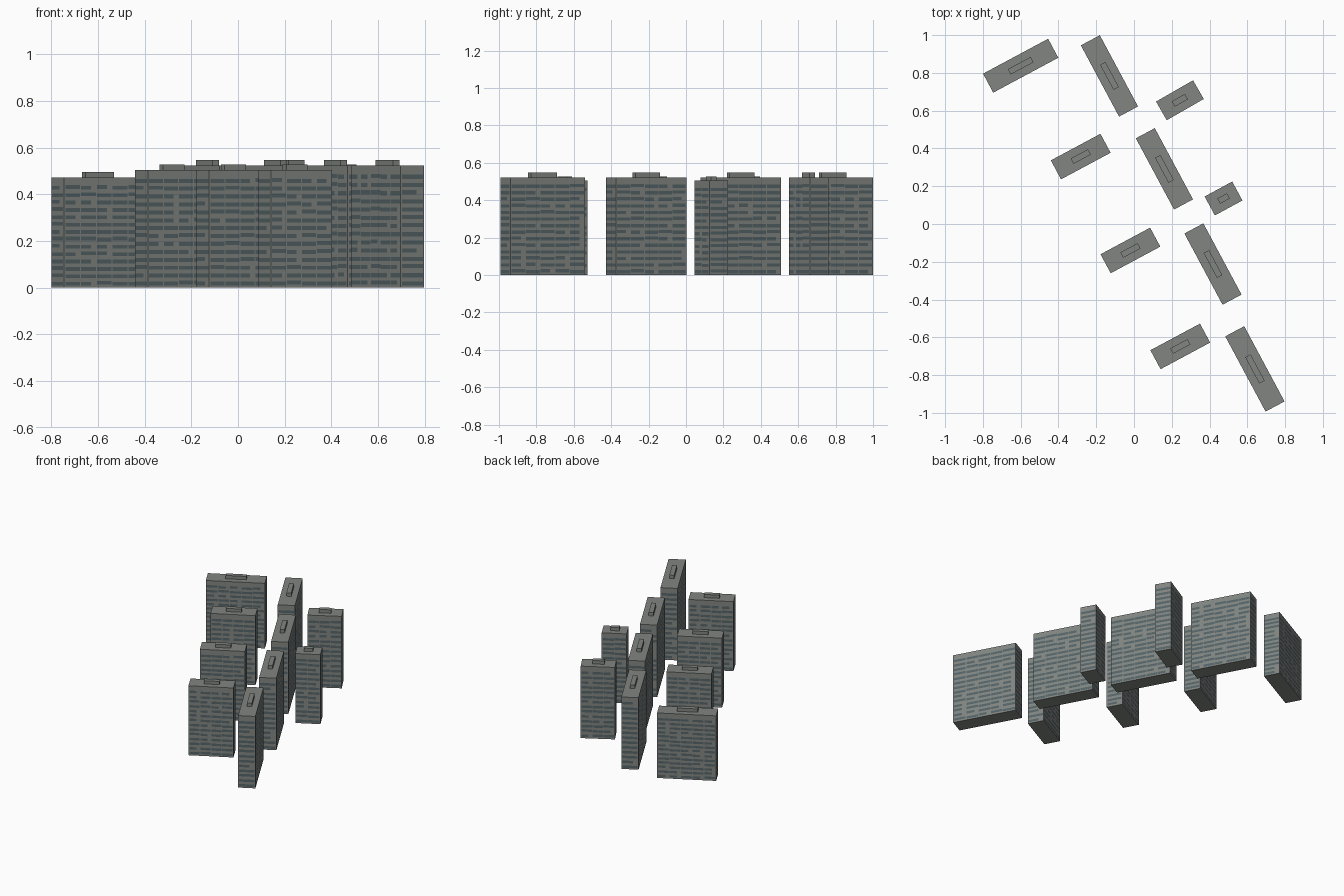
import bpy, bmesh, math, random
from mathutils import Matrix

if "Cube" in bpy.data.objects:
    bpy.data.objects.remove(bpy.data.objects["Cube"])

random.seed(4)


def material(name, rgb):
    m = bpy.data.materials.new(name)
    m.diffuse_color = (*rgb, 1)
    m.use_nodes = True
    m.node_tree.nodes["Principled BSDF"].inputs["Base Color"].default_value = m.diffuse_color
    return m


WALL = material("concrete", (0.22, 0.235, 0.22))
GLASS = material("window_band", (0.09, 0.125, 0.135))
FLOORS = 14
WIDTH = 0.114


def box(bm, x0, x1, y0, y1, z0, z1):
    m = Matrix.Translation(((x0 + x1) / 2, (y0 + y1) / 2, (z0 + z1) / 2))
    m = m @ Matrix.Diagonal((x1 - x0, y1 - y0, z1 - z0, 1))
    bmesh.ops.create_cube(bm, size=1, matrix=m)


def finish(bm, name, mat, x, y, angle):
    me = bpy.data.meshes.new(name)
    bm.to_mesh(me)
    bm.free()
    me.materials.append(mat)
    ob = bpy.data.objects.new(name, me)
    ob.location = (x, y, 0)
    ob.rotation_euler.z = math.radians(angle)
    bpy.context.collection.objects.link(ob)


def window_row(bm, length, rot, dist, z, h):
    """Flat window bands on one facade, slightly shifted per bay."""
    n = max(1, round(length / 0.085))
    bay = (length - 0.008) / n
    for i in range(n):
        lo = -length / 2 + 0.004 + i * bay
        zz = z + random.choice((0, 0, 0, 0.004))
        trim = random.choice((0, 0, 0, 0.3)) * bay
        a, b = lo + 0.002, lo + bay - 0.002 - trim
        pts = [(a, -dist, zz), (b, -dist, zz), (b, -dist, zz + h), (a, -dist, zz + h)]
        vs = [bm.verts.new(rot @ Matrix.Translation(p).translation) for p in pts]
        bm.faces.new(vs)


def tower(name, x, y, length, height, angle, roof_l, roof_h):
    l, w = length / 2, WIDTH / 2
    # tower block
    bm = bmesh.new()
    box(bm, -l, l, -w, w, 0, height)
    finish(bm, name + "_block", WALL, x, y, angle)
    # rooftop plant room
    bm = bmesh.new()
    box(bm, -roof_l / 2, roof_l / 2, -0.016, 0.016, height, height + roof_h)
    finish(bm, name + "_plant_room", WALL, x, y, angle)
    # window bands on all four facades
    bm = bmesh.new()
    step = (height - 0.03) / FLOORS
    for k in range(4):
        rot = Matrix.Rotation(k * math.pi / 2, 3, 'Z')
        span, dist = (length, w) if k % 2 == 0 else (WIDTH, l)
        for f in range(FLOORS):
            window_row(bm, span, rot, dist + 0.0006, 0.009 + f * step, step * 0.5)
    finish(bm, name + "_windows", GLASS, x, y, angle)


# west row, central spine, east row: x, y, length, height, angle, plant length, plant height
TOWERS = [
    ("west_tower_1", -0.600, 0.838, 0.391, 0.472, 28.2, 0.137, 0.024),
    ("west_tower_2", -0.282, 0.357, 0.298, 0.504, 28.2, 0.104, 0.023),
    ("west_tower_3", -0.019, -0.140, 0.298, 0.504, 28.2, 0.104, 0.023),
    ("west_tower_4", 0.245, -0.648, 0.298, 0.504, 28.2, 0.104, 0.023),
    ("spine_tower_1", -0.130, 0.784, 0.428, 0.522, -61.8, 0.150, 0.025),
    ("spine_tower_2", 0.161, 0.292, 0.428, 0.522, -61.8, 0.150, 0.025),
    ("spine_tower_3", 0.418, -0.212, 0.428, 0.522, -61.8, 0.150, 0.025),
    ("spine_tower_4", 0.640, -0.767, 0.452, 0.522, -61.8, 0.158, 0.025),
    ("east_tower_1", 0.243, 0.655, 0.226, 0.522, 29.8, 0.079, 0.025),
    ("east_tower_2", 0.474, 0.135, 0.166, 0.504, 28.5, 0.058, 0.023),
]
for t in TOWERS:
    tower(*t)
